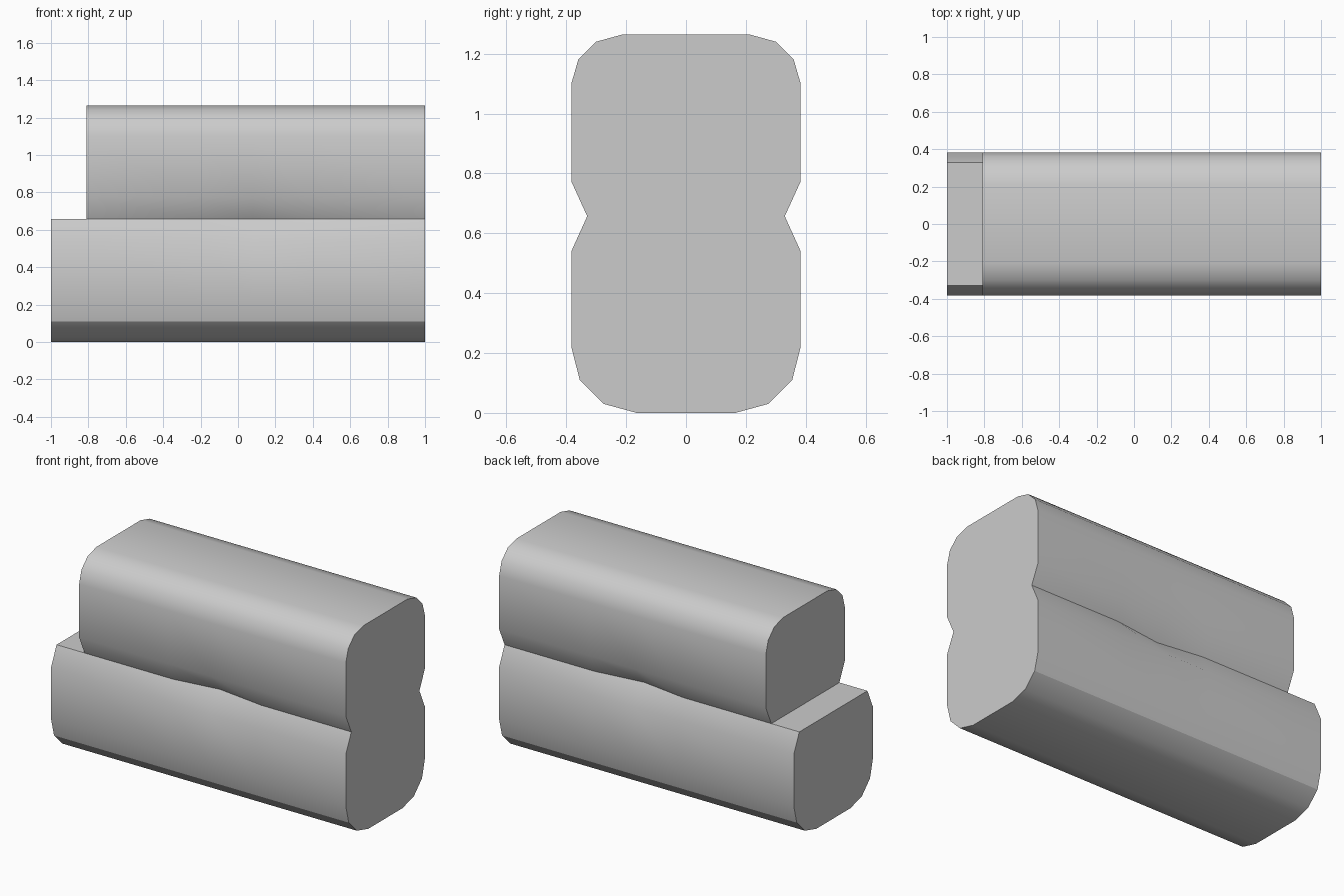
import bpy, bmesh, math

if "Cube" in bpy.data.objects:
    bpy.data.objects.remove(bpy.data.objects["Cube"])

# Half profiles (y, z), bottom to top; both share the waist crease point
LOWER = [(0.165, 0), (0.275, 0.03), (0.355, 0.11), (0.383, 0.22), (0.383, 0.54), (0.33, 0.657)]
UPPER = [(0.33, 0.657), (0.383, 0.773), (0.383, 1.10), (0.36, 1.18), (0.30, 1.24), (0.213, 1.264)]
STATIONS = [-1, -0.81, -0.21, 0.08, 0.39, 1]   # lengthwise sections
PINCH = {0.08: 0.04}                           # deeper crease at mid length

bm = bmesh.new()
cache = {}


def vert(x, y, z):
    key = (x, y, z)
    if key not in cache:
        if z == 0.657:
            y -= math.copysign(PINCH.get(x, 0), y)
        cache[key] = bm.verts.new((x, y, z))
    return cache[key]


def outline(half, bottom_up=True):
    """Open strip of points: down one side and up the other."""
    left = [(-y, z) for y, z in half]
    return left[::-1] + half if bottom_up else half + left[::-1]


def skin(path, xs):
    for x0, x1 in zip(xs, xs[1:]):
        for a, b in zip(path, path[1:]):
            bm.faces.new([vert(x0, *a), vert(x0, *b), vert(x1, *b), vert(x1, *a)])


def cap(path, x):
    bm.faces.new([vert(x, *p) for p in path])


# Lower and upper bodies joined along the crease
low, up = outline(LOWER), outline(UPPER, False)
skin(low, STATIONS)
skin(up, STATIONS[1:])

# End faces: full figure on the right, stepped on the left
cap(low + up[1:-1], 1)
cap(low, -1)
cap(up, -0.81)

# Step ledge
wy, wz = LOWER[-1]
bm.faces.new([vert(-1, -wy, wz), vert(-1, wy, wz), vert(-0.81, wy, wz), vert(-0.81, -wy, wz)])
bmesh.ops.recalc_face_normals(bm, faces=bm.faces[:])

# Smooth sides, with sharp ends, crease and lower chamfer
for f in bm.faces:
    f.smooth = True
for e in bm.edges:
    chamfer = all(abs(v.co.z - 0.11) < 1e-4 for v in e.verts)
    e.smooth = e.calc_face_angle(0) < math.radians(38) and not chamfer

mesh = bpy.data.meshes.new("stepped_body")
bm.to_mesh(mesh)
bm.free()
bpy.context.collection.objects.link(bpy.data.objects.new("stepped_body", mesh))
